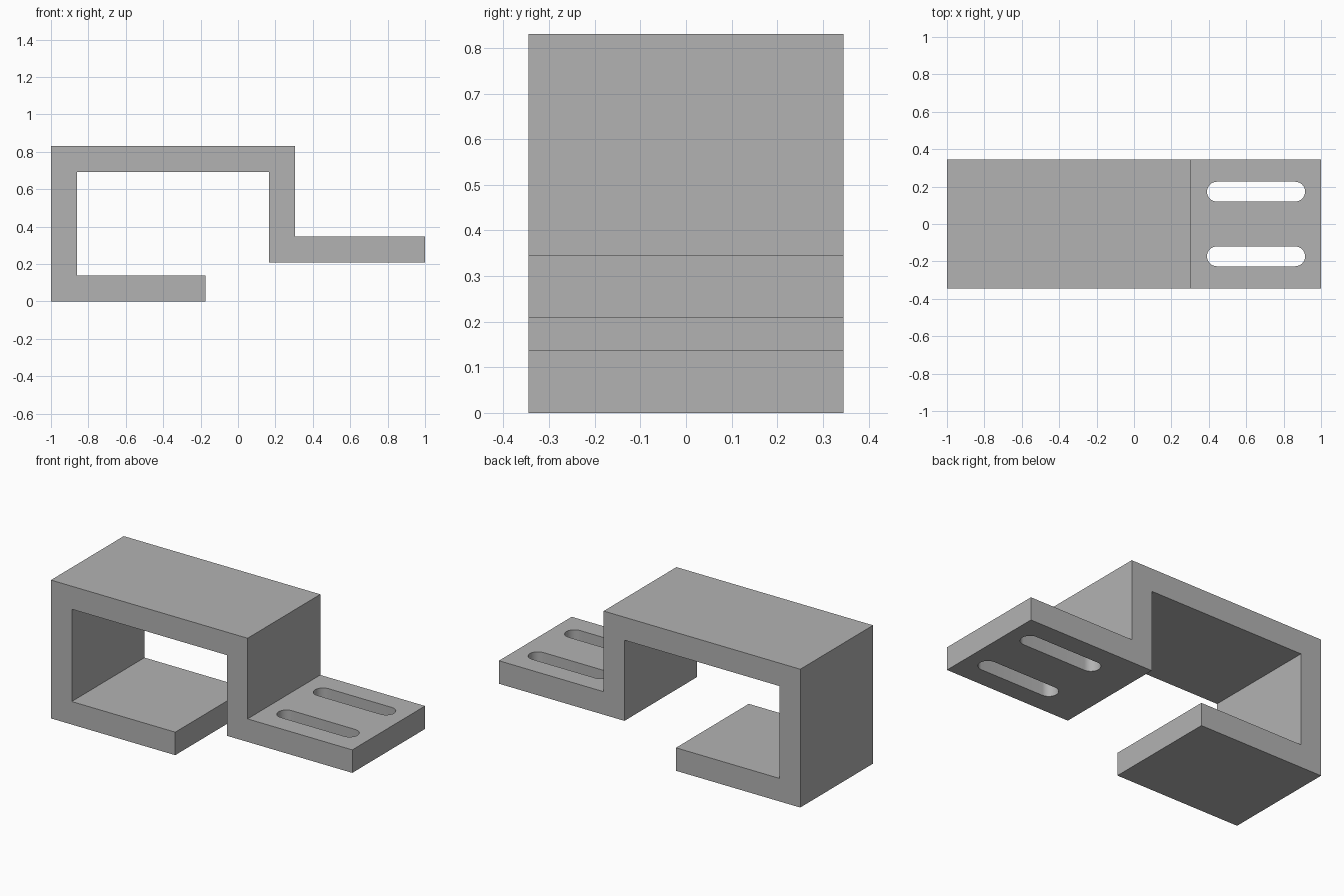
import bpy, bmesh
from math import sin, cos, pi, radians
from mathutils import Vector

if "Cube" in bpy.data.objects:
    bpy.data.objects.remove(bpy.data.objects["Cube"])

HALF_WIDTH = 0.345
T = 0.138            # plate thickness
TOP = 0.83           # overall height
STEP_X = 0.305       # outer face of the riser
FLANGE_Z = 0.346     # upper face of the slotted flange
LIP_X = -0.175       # free end of the lower lip

grey = bpy.data.materials.new("plain_grey")
grey.use_nodes = True
colour = (0.45, 0.45, 0.45, 1)
grey.diffuse_color = colour
grey.node_tree.nodes["Principled BSDF"].inputs["Base Color"].default_value = colour


def extrude_outline(name, points, direction):
    """Solid made by sweeping a closed flat outline along a direction."""
    bm = bmesh.new()
    face = bm.faces.new([bm.verts.new(p) for p in points])
    swept = bmesh.ops.extrude_face_region(bm, geom=[face])["geom"]
    verts = [g for g in swept if isinstance(g, bmesh.types.BMVert)]
    bmesh.ops.translate(bm, verts=verts, vec=Vector(direction))
    bmesh.ops.recalc_face_normals(bm, faces=bm.faces)
    mesh = bpy.data.meshes.new(name)
    bm.to_mesh(mesh)
    bm.free()
    mesh.materials.append(grey)
    obj = bpy.data.objects.new(name, mesh)
    bpy.context.collection.objects.link(obj)
    return obj


# Bent plate: lower lip, left wall, top, riser and flange in one profile
profile = [
    (-1, 0), (LIP_X, 0), (LIP_X, T), (T - 1, T),
    (T - 1, TOP - T), (STEP_X - T, TOP - T), (STEP_X - T, FLANGE_Z - T),
    (1, FLANGE_Z - T), (1, FLANGE_Z), (STEP_X, FLANGE_Z),
    (STEP_X, TOP), (-1, TOP),
]
bracket = extrude_outline("bracket", [(x, -HALF_WIDTH, z) for x, z in profile],
                          (0, 2 * HALF_WIDTH, 0))


def slot_outline(y, x_start=0.39, x_end=0.915, r=0.053, steps=16):
    """Rounded slot: a half circle at each end."""
    points = []
    for centre, start in ((x_end - r, -pi / 2), (x_start + r, pi / 2)):
        for i in range(steps + 1):
            a = start + pi * i / steps
            points.append((centre + r * cos(a), y + r * sin(a), FLANGE_Z - 2 * T))
    return points


# Two mounting slots through the flange
bpy.context.view_layer.objects.active = bracket
for side in (-1, 1):
    cutter = extrude_outline("slot_cutter", slot_outline(side * 0.173), (0, 0, 3 * T))
    cutter.hide_render = True
    cut = bracket.modifiers.new("slot", "BOOLEAN")
    cut.operation = "DIFFERENCE"
    cut.solver = "EXACT"
    cut.object = cutter
    bpy.ops.object.modifier_apply(modifier=cut.name)
    bpy.data.objects.remove(cutter)

# Smooth slot ends, crisp plate edges
bpy.ops.object.select_all(action="DESELECT")
bracket.select_set(True)
bpy.ops.object.shade_smooth_by_angle(angle=radians(30))
